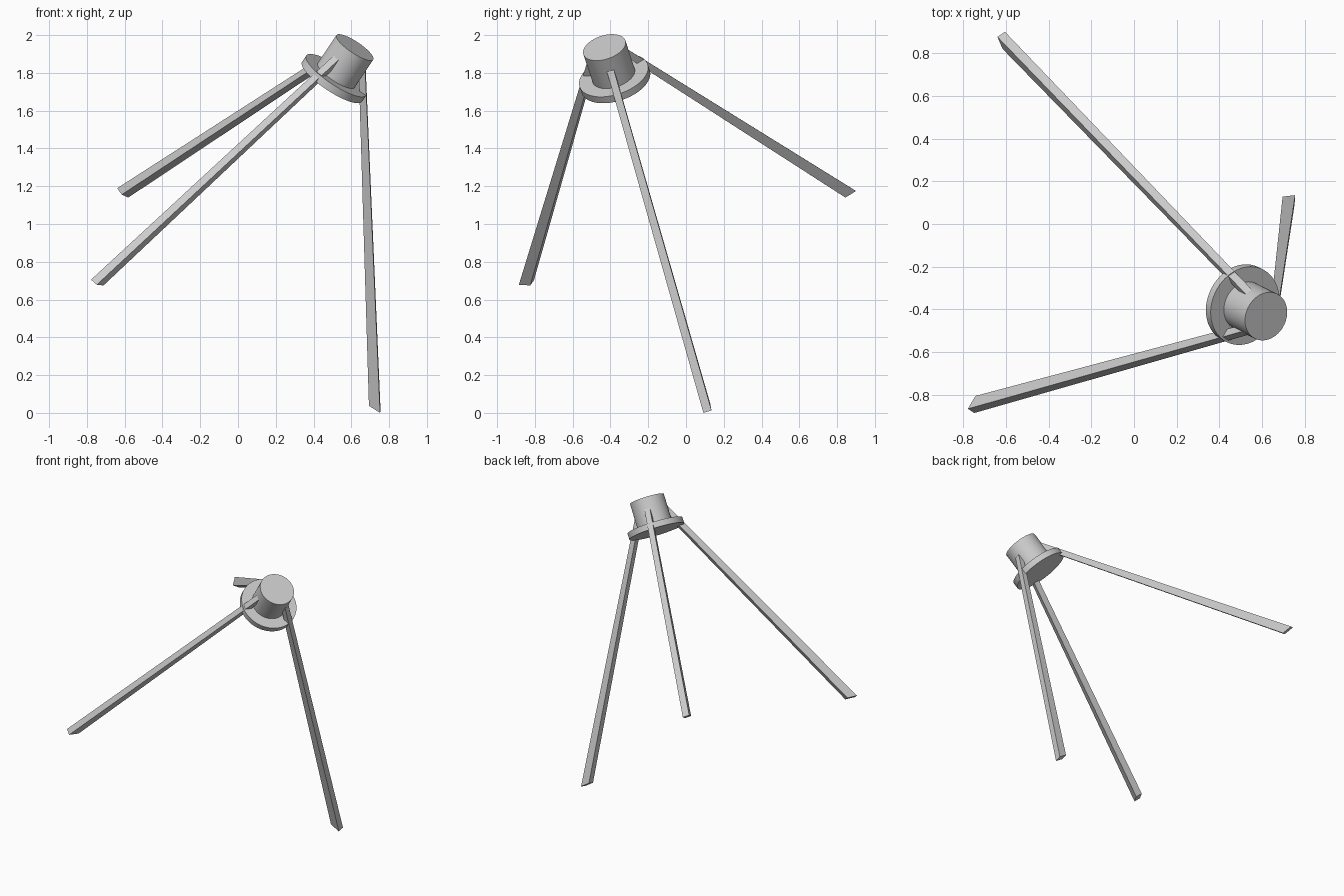
import bpy, bmesh, math
from mathutils import Vector

if "Cube" in bpy.data.objects:
    bpy.data.objects.remove(bpy.data.objects["Cube"])

# Tilted axis of the whole stand
AXIS = Vector((0.536, -0.265, 0.802)).normalized()
BASE = Vector((0.497, -0.372, 1.753))


def make_object(name, bm):
    bmesh.ops.recalc_face_normals(bm, faces=bm.faces)
    me = bpy.data.meshes.new(name)
    bm.to_mesh(me)
    bm.free()
    ob = bpy.data.objects.new(name, me)
    bpy.context.collection.objects.link(ob)
    return ob


def disc(name, radius, h0, h1):
    bpy.ops.mesh.primitive_cylinder_add(
        vertices=64, radius=radius, depth=h1 - h0,
        location=BASE + AXIS * (h0 + h1) / 2)
    ob = bpy.context.object
    ob.rotation_euler = AXIS.to_track_quat('Z', 'Y').to_euler()
    ob.name = name
    bpy.ops.object.shade_smooth_by_angle(angle=math.radians(30))
    return ob


def leg(name, foot):
    # Tapered bar whose ends are cut square to the head axis
    foot = Vector(foot)
    rel = foot - BASE
    out = (rel - AXIS * rel.dot(AXIS)).normalized()
    side = AXIS.cross(out)
    top = BASE + AXIS * 0.15 + out * 0.095
    bm = bmesh.new()
    rings = []
    for c, depth, width in ((foot, 0.07, 0.045), (top, 0.042, 0.038)):
        rings.append([bm.verts.new(c + out * a * depth / 2 + side * b * width / 2)
                      for a, b in ((-1, -1), (1, -1), (1, 1), (-1, 1))])
    lo, hi = rings
    bm.faces.new(lo)
    bm.faces.new(hi)
    for i in range(4):
        j = (i + 1) % 4
        bm.faces.new((lo[i], lo[j], hi[j], hi[i]))
    return make_object(name, bm)


# Head: barrel and flange
disc("flange", 0.19, 0.0, 0.042)
disc("head_barrel", 0.117, 0.04, 0.227)

# Three spread legs
leg("back_leg", (-0.61, 0.86, 1.165))
leg("left_leg", (-0.745, -0.845, 0.69))
leg("right_leg", (0.724, 0.11, 0.025))
